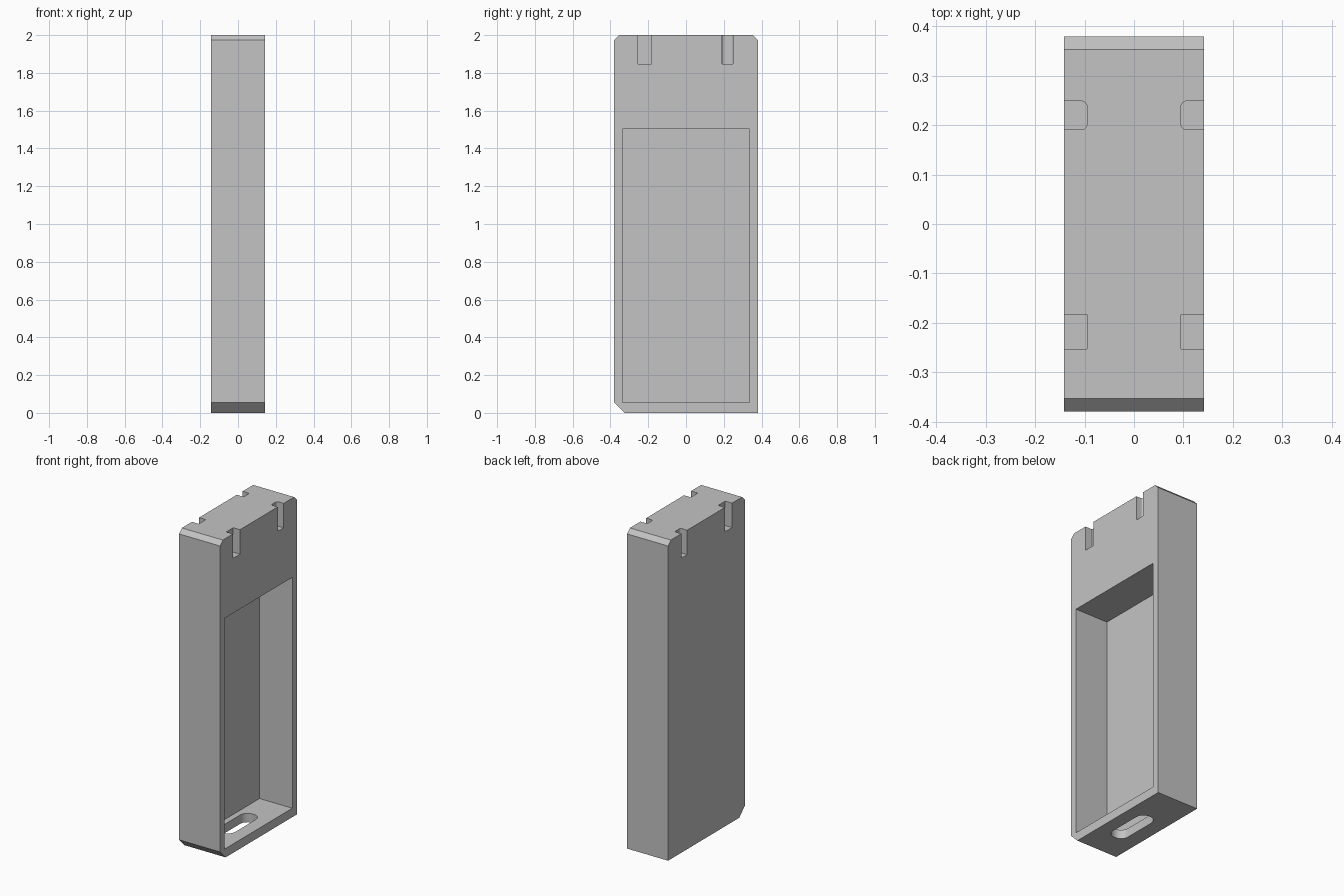
import bpy, bmesh, math
from mathutils import Vector

if "Cube" in bpy.data.objects:
    bpy.data.objects.remove(bpy.data.objects["Cube"], do_unlink=True)

HALF_X, HALF_Y, HEIGHT = 0.142, 0.38, 2.0

grey = bpy.data.materials.new("plain grey")
grey.use_nodes = True
colour = (0.55, 0.55, 0.55, 1)
grey.diffuse_color = colour
grey.node_tree.nodes["Principled BSDF"].inputs["Base Color"].default_value = colour


def prism(name, points, direction):
    """Extrude a closed outline of 3D points along a direction."""
    bm = bmesh.new()
    face = bm.faces.new([bm.verts.new(p) for p in points])
    out = bmesh.ops.extrude_face_region(bm, geom=[face])
    moved = [v for v in out["geom"] if isinstance(v, bmesh.types.BMVert)]
    bmesh.ops.translate(bm, verts=moved, vec=Vector(direction))
    bmesh.ops.recalc_face_normals(bm, faces=bm.faces)
    mesh = bpy.data.meshes.new(name)
    bm.to_mesh(mesh)
    bm.free()
    mesh.materials.append(grey)
    obj = bpy.data.objects.new(name, mesh)
    bpy.context.collection.objects.link(obj)
    return obj


def rounded_rect(cx, cy, hx, hy, r, z, steps=6):
    """Outline of a rounded rectangle lying flat at height z."""
    if r == 0:
        return [(cx + sx * hx, cy + sy * hy, z)
                for sx, sy in ((1, 1), (-1, 1), (-1, -1), (1, -1))]
    points = []
    for corner, (sx, sy) in enumerate(((1, 1), (-1, 1), (-1, -1), (1, -1))):
        for i in range(steps + 1):
            a = math.pi / 2 * (corner + i / steps)
            points.append((cx + sx * (hx - r) + r * math.cos(a),
                           cy + sy * (hy - r) + r * math.sin(a), z))
    return points


# Case body: side outline with chamfered top edges and lower front edge
top_cut, foot_cut = 0.027, 0.055
outline = [(-HALF_Y + foot_cut, 0), (HALF_Y, 0),
           (HALF_Y, HEIGHT - top_cut), (HALF_Y - top_cut, HEIGHT),
           (-HALF_Y + top_cut, HEIGHT), (-HALF_Y, HEIGHT - top_cut),
           (-HALF_Y, foot_cut)]
body = prism("case_body", [(-HALF_X, y, z) for y, z in outline],
             (2 * HALF_X, 0, 0))

# Open pocket in one broad side
cutters = [prism("pocket_cutter",
                 [(-0.085, y, z) for y, z in ((-0.337, 0.056), (0.335, 0.056),
                                              (0.335, 1.503), (-0.337, 1.503))],
                 (0.4, 0, 0))]

# Notches in the top edges of both broad sides
for side in (-1, 1):
    for y, half_width, radius in ((-0.218, 0.035, 0), (0.22, 0.029, 0.012)):
        cutters.append(prism("notch_cutter",
                             rounded_rect(side * 0.145, y, 0.05, half_width,
                                          radius, 1.847), (0, 0, 0.3)))

# Cable slot through the floor of the pocket
cutters.append(prism("cable_slot_cutter",
                     rounded_rect(0.005, -0.01, 0.054, 0.152, 0.05, -0.1),
                     (0, 0, 0.25)))

# Carve the body, then discard the cutters
bpy.context.view_layer.objects.active = body
body.select_set(True)
for cutter in cutters:
    mod = body.modifiers.new("carve", "BOOLEAN")
    mod.operation = "DIFFERENCE"
    mod.solver = "EXACT"
    mod.object = cutter
    bpy.ops.object.modifier_apply(modifier=mod.name)
    bpy.data.objects.remove(cutter, do_unlink=True)

bpy.ops.object.shade_smooth_by_angle(angle=math.radians(30))
